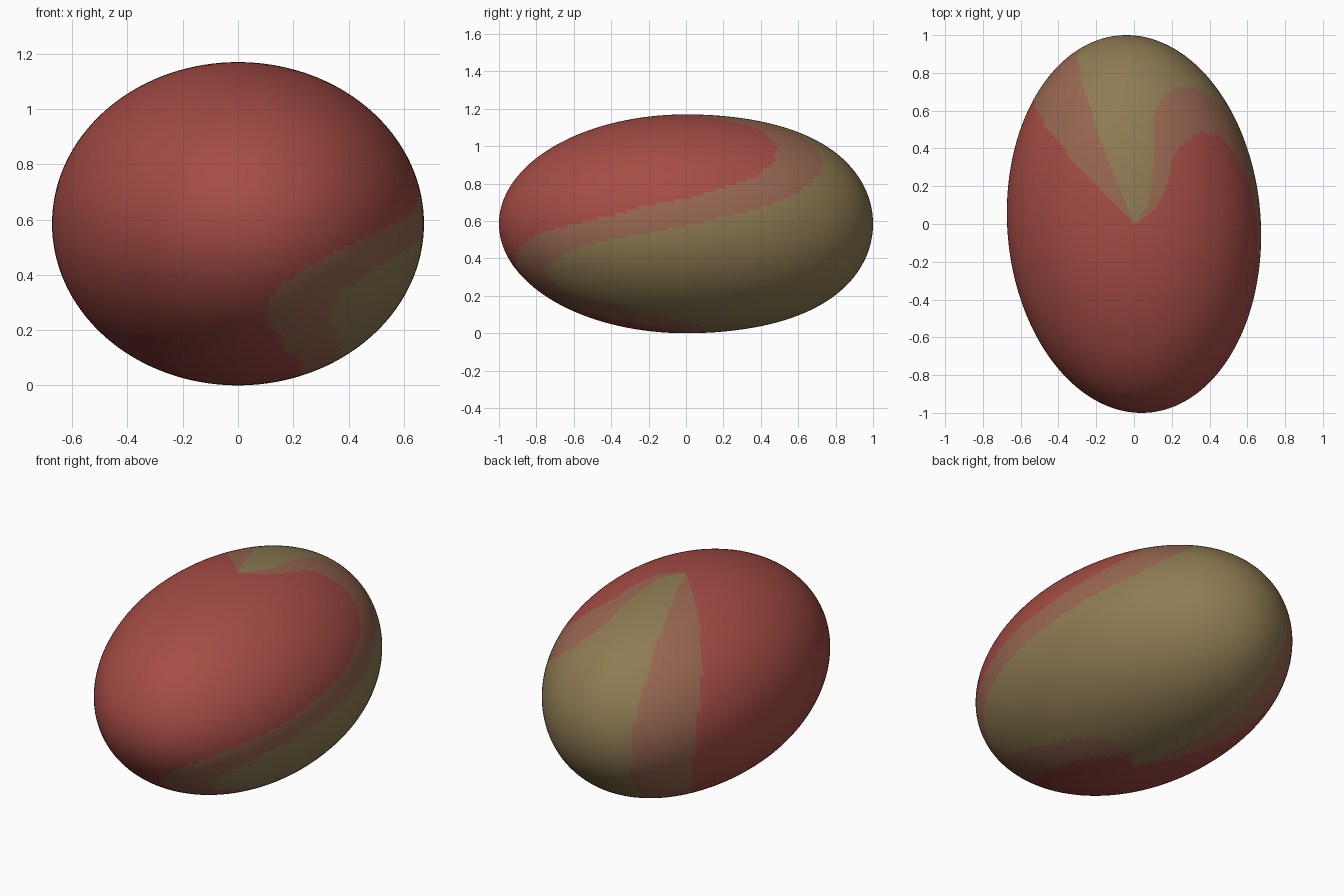
import bpy, bmesh, math

if "Cube" in bpy.data.objects:
    bpy.data.objects.remove(bpy.data.objects["Cube"])

HX, HY, HZ = 0.672, 1.0, 0.585   # half sizes of the fruit


def material(name, rgb):
    m = bpy.data.materials.new(name)
    m.diffuse_color = (*rgb, 1.0)
    m.use_nodes = True
    m.node_tree.nodes["Principled BSDF"].inputs["Base Color"].default_value = m.diffuse_color
    return m


def interp(table, z):
    """Piecewise linear lookup of an edge angle by height."""
    if z <= table[0][0]:
        return table[0][1]
    for (z0, a0), (z1, a1) in zip(table, table[1:]):
        if z <= z1:
            return a0 + (a1 - a0) * (z - z0) / (z1 - z0)
    return table[-1][1]


# Edges of the colour patches: (height, angle around the fruit in degrees)
RED_RIGHT = [(0, 15), (.008, 3), (.03, -22), (.06, -43), (.13, -71), (.26, -84),
             (.35, -81), (.39, -75), (.46, -66), (.53, -53), (.58, -37), (.63, -24),
             (.68, -12), (.72, 0), (.78, 12), (.83, 23), (.89, 32), (.97, 40),
             (1.03, 44), (1.10, 48), (1.137, 37), (1.155, 28), (1.17, 20)]
GREEN_RIGHT = [(0, 40), (.035, 14), (.113, -25), (.18, -45), (.235, -57), (.33, -57),
               (.40, -47), (.45, -38), (.50, -24), (.575, 0), (.67, 24), (.74, 38),
               (.83, 51), (.90, 60), (1.0, 69), (1.053, 72), (1.11, 67), (1.145, 59),
               (1.157, 46), (1.17, 40)]
GREEN_LEFT = [(0, 110), (.585, 112), (1.0, 117), (1.17, 118)]
RED_LEFT = [(0, 137), (.585, 138), (1.0, 143), (1.17, 145)]

# Fruit body
bm = bmesh.new()
bmesh.ops.create_uvsphere(bm, u_segments=192, v_segments=96, radius=1.0)

# Skin colours by height and direction
for f in bm.faces:
    f.smooth = True
    c = f.calc_center_median()
    z = HZ * (1 + c.z)
    a = math.degrees(math.atan2(c.y, c.x))
    if a < -100:
        a += 360
    if interp(GREEN_RIGHT, z) < a < interp(GREEN_LEFT, z):
        f.material_index = 2
    elif interp(RED_RIGHT, z) < a < interp(RED_LEFT, z):
        f.material_index = 1

# Stretch to an oval, slightly fuller at the back and slightly skewed
for v in bm.verts:
    x, y, z = v.co
    full = 1 + (0.13 * y * y if y > 0 else 0)
    v.co = (HX * x - 0.04 * y, HY * y, HZ + HZ * z * full)
zs = [v.co.z for v in bm.verts]
low, span = min(zs), max(zs) - min(zs)
for v in bm.verts:
    v.co.z = (v.co.z - low) * 1.17 / span

mesh = bpy.data.meshes.new("fruit")
bm.to_mesh(mesh)
bm.free()
mesh.materials.append(material("ripe red", (0.376, 0.073, 0.060)))
mesh.materials.append(material("blush brown", (0.314, 0.135, 0.083)))
mesh.materials.append(material("olive green", (0.275, 0.200, 0.086)))
fruit = bpy.data.objects.new("fruit", mesh)
bpy.context.collection.objects.link(fruit)
